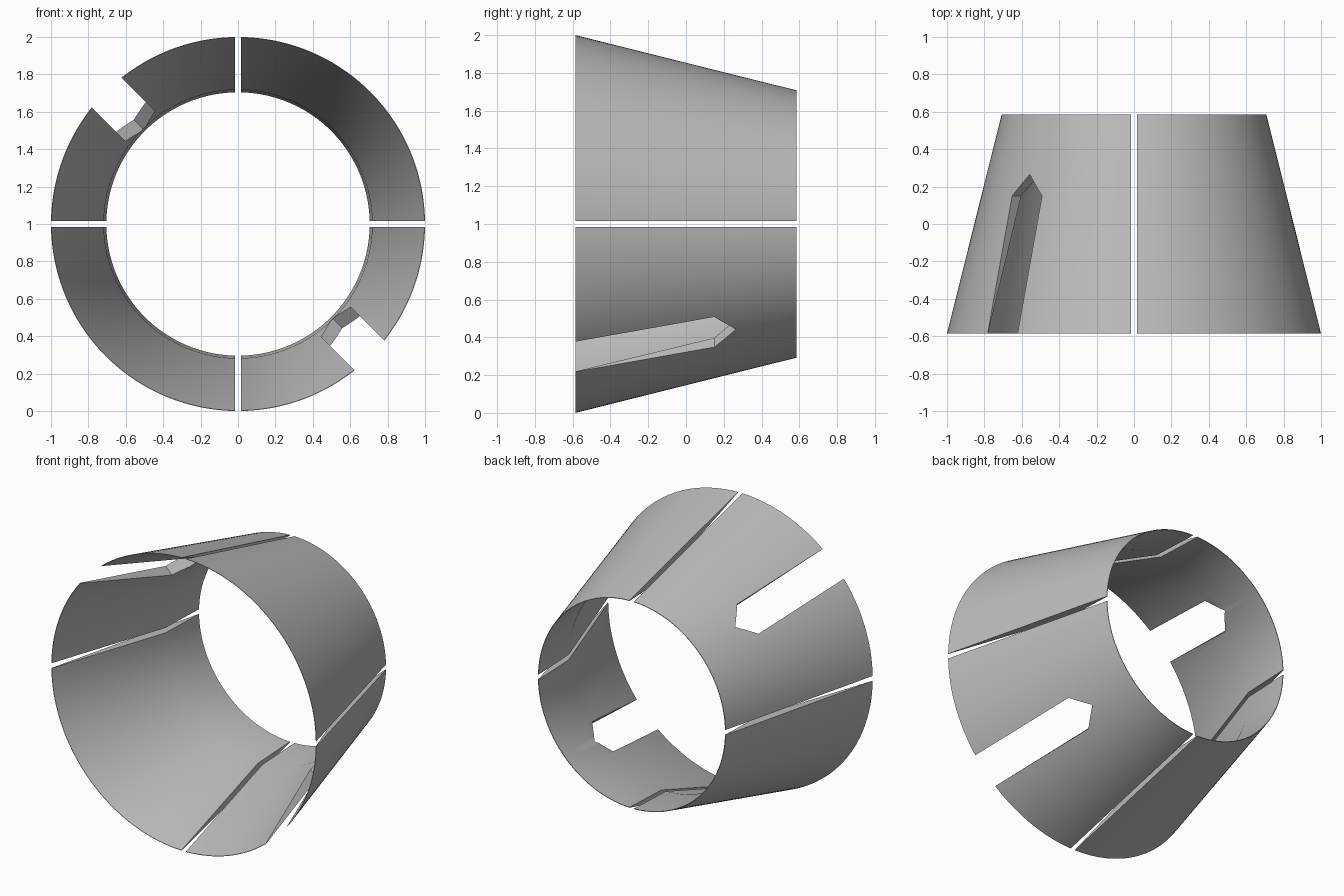
import bpy, bmesh, math
from mathutils import Matrix, Vector

if "Cube" in bpy.data.objects:
    bpy.data.objects.remove(bpy.data.objects["Cube"], do_unlink=True)

steel = bpy.data.materials.new("plain_grey")
steel.use_nodes = True
grey = (0.5, 0.5, 0.5, 1)
steel.diffuse_color = grey
steel.node_tree.nodes["Principled BSDF"].inputs["Base Color"].default_value = grey

HALF_GAP = 0.017
FRONT, BACK = -0.585, 0.585
STEPS = 36
# wall section as (radius, y): outer taper, then the inner bore and flared mouth
PROFILE = [(1.0, FRONT), (0.708, BACK), (0.704, BACK), (0.718, 0.24), (0.997, FRONT)]


def to_object(bm, name):
    bmesh.ops.recalc_face_normals(bm, faces=bm.faces)
    mesh = bpy.data.meshes.new(name)
    bm.to_mesh(mesh)
    bm.free()
    mesh.materials.append(steel)
    obj = bpy.data.objects.new(name, mesh)
    bpy.context.collection.objects.link(obj)
    return obj


def quarter(name, turn):
    """Quarter of the tapered sleeve, its ends parallel to the gap."""
    bm = bmesh.new()
    rows = []
    for i in range(STEPS + 1):
        row = []
        for r, y in PROFILE:
            edge = math.asin(HALF_GAP / r)
            a = edge + (math.pi / 2 - 2 * edge) * i / STEPS + turn
            row.append(bm.verts.new((r * math.cos(a), y, 1 + r * math.sin(a))))
        rows.append(row)
    n = len(PROFILE)
    for p, q in zip(rows, rows[1:]):
        for j in range(n):
            k = (j + 1) % n
            bm.faces.new((p[j], p[k], q[k], q[j]))
    bm.faces.new(rows[0])
    bm.faces.new(rows[-1])
    return to_object(bm, name)


def slot_cutter(name, angle):
    """Pointed prism reaching radially through the wall."""
    w = 0.113
    outline = [(-w, -0.8), (w, -0.8), (w, 0.15), (0, 0.265), (-w, 0.15)]
    radial = Vector((math.cos(angle), 0, math.sin(angle)))
    across = Vector((-math.sin(angle), 0, math.cos(angle)))
    bm = bmesh.new()
    base = [bm.verts.new(Vector((0, y, 1)) + across * s + radial * 0.4) for s, y in outline]
    face = bm.faces.new(base)
    made = bmesh.ops.extrude_face_region(bm, geom=[face])
    top = [v for v in made["geom"] if isinstance(v, bmesh.types.BMVert)]
    bmesh.ops.translate(bm, verts=top, vec=radial * 0.8)
    obj = to_object(bm, name)
    obj.hide_render = True
    return obj


names = ["upper_left_segment", "upper_right_segment",
         "lower_right_segment", "lower_left_segment"]
for i, name in enumerate(names):
    turn = i * math.pi / 2
    seg = quarter(name, turn)
    bpy.ops.object.select_all(action="DESELECT")
    bpy.context.view_layer.objects.active = seg
    seg.select_set(True)
    # pointed slots in two opposite segments
    if i % 2:
        cutter = slot_cutter("slot_cutter", turn + math.pi / 4)
        mod = seg.modifiers.new("slot", "BOOLEAN")
        mod.operation = "DIFFERENCE"
        mod.solver = "EXACT"
        mod.object = cutter
        bpy.ops.object.modifier_apply(modifier=mod.name)
        bpy.data.objects.remove(cutter, do_unlink=True)
    bpy.ops.object.shade_smooth_by_angle(angle=math.radians(30))
